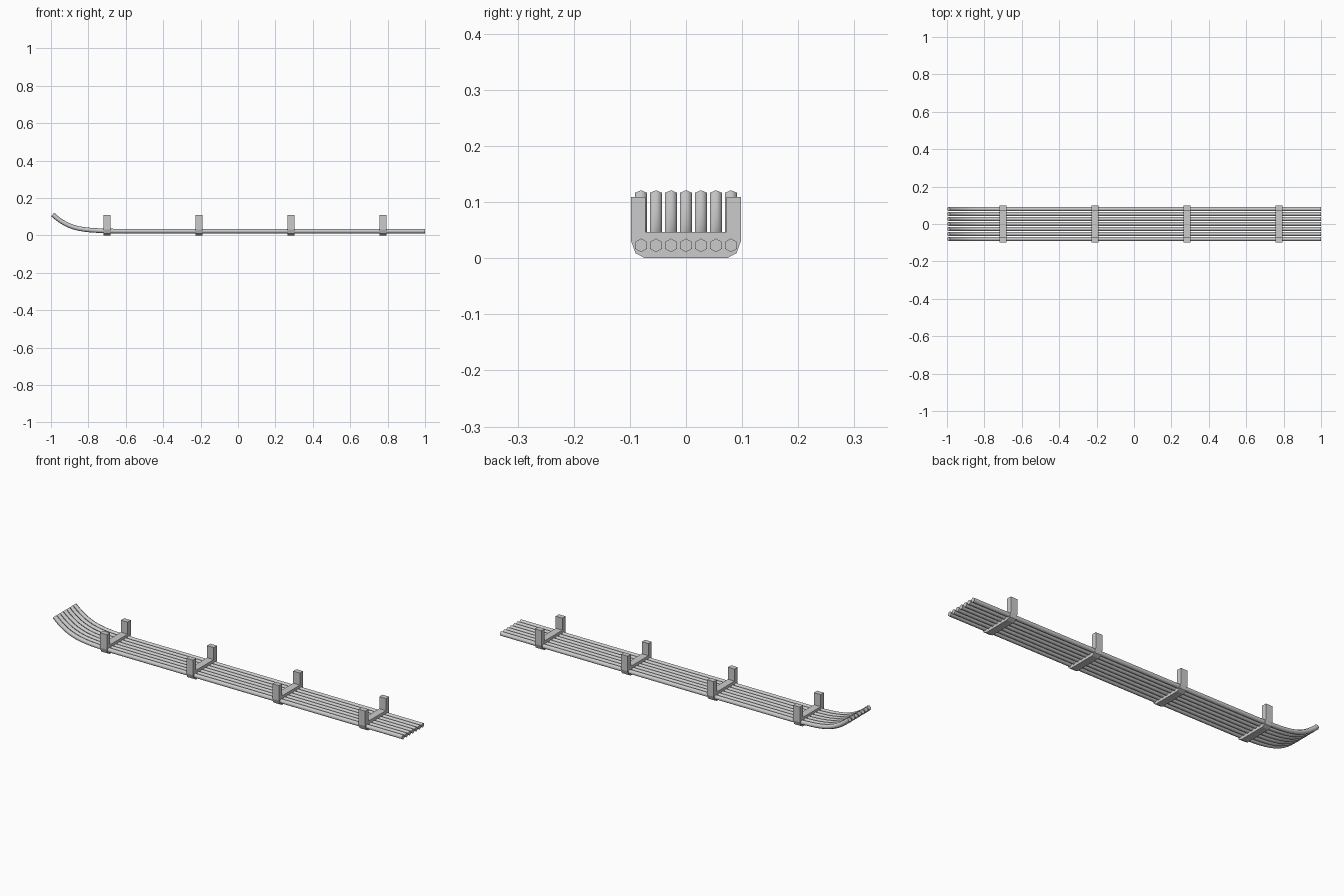
import bpy, bmesh, math
from mathutils import Vector

if "Cube" in bpy.data.objects:
    bpy.data.objects.remove(bpy.data.objects["Cube"])

ROD_R, SIDES = 0.0122, 6


def make_object(name, bm):
    bmesh.ops.recalc_face_normals(bm, faces=bm.faces)
    mesh = bpy.data.meshes.new(name)
    bm.to_mesh(mesh)
    bm.free()
    obj = bpy.data.objects.new(name, mesh)
    bpy.context.collection.objects.link(obj)
    return obj


def bezier(a, b, c, d, t):
    u = 1 - t
    return a * u**3 + b * 3 * u * u * t + c * 3 * u * t * t + d * t**3


# Rod centreline (x, z): upturned tip, then a long straight run
ctrl = [Vector(p) for p in ((-0.991, 0.112), (-0.90, 0.028), (-0.83, 0.027), (-0.65, 0.023))]
path = [bezier(*ctrl, i / 12) for i in range(13)] + [Vector((1.0, 0.023))]


def rod(name, y):
    bm = bmesh.new()
    rings = []
    for i, p in enumerate(path):
        t = (path[min(i + 1, len(path) - 1)] - path[max(i - 1, 0)]).normalized()
        n = Vector((-t.y, t.x))
        ring = []
        for k in range(SIDES):
            a = 2 * math.pi * k / SIDES
            q = p + n * ROD_R * math.cos(a)
            ring.append(bm.verts.new((q.x, y + ROD_R * math.sin(a), q.y)))
        rings.append(ring)
    for r0, r1 in zip(rings, rings[1:]):
        for k in range(SIDES):
            j = (k + 1) % SIDES
            bm.faces.new((r0[k], r0[j], r1[j], r1[k])).smooth = True
    bm.faces.new(rings[0])
    bm.faces.new(rings[-1])
    obj = make_object(name, bm)
    bpy.context.view_layer.objects.active = obj
    obj.select_set(True)
    bpy.ops.object.shade_smooth_by_angle(angle=math.radians(65))
    obj.select_set(False)


# Seven parallel rods
for i in range(7):
    rod(f"runner_rod_{i + 1}", (i - 3) * 0.0267)

# U-shaped brackets with chamfered lower corners
half = [(0.073, 0.0), (0.09, 0.009), (0.098, 0.031), (0.098, 0.109), (0.072, 0.109), (0.072, 0.047)]
profile = half + [(-y, z) for y, z in reversed(half)]
for i, x in enumerate((-0.70, -0.208, 0.284, 0.776)):
    bm = bmesh.new()
    face = bm.faces.new([bm.verts.new((x - 0.019, y, z)) for y, z in profile])
    ext = bmesh.ops.extrude_face_region(bm, geom=[face], use_keep_orig=True)
    moved = [v for v in ext["geom"] if isinstance(v, bmesh.types.BMVert)]
    bmesh.ops.translate(bm, verts=moved, vec=(0.038, 0, 0))
    make_object(f"cross_bracket_{i + 1}", bm)
